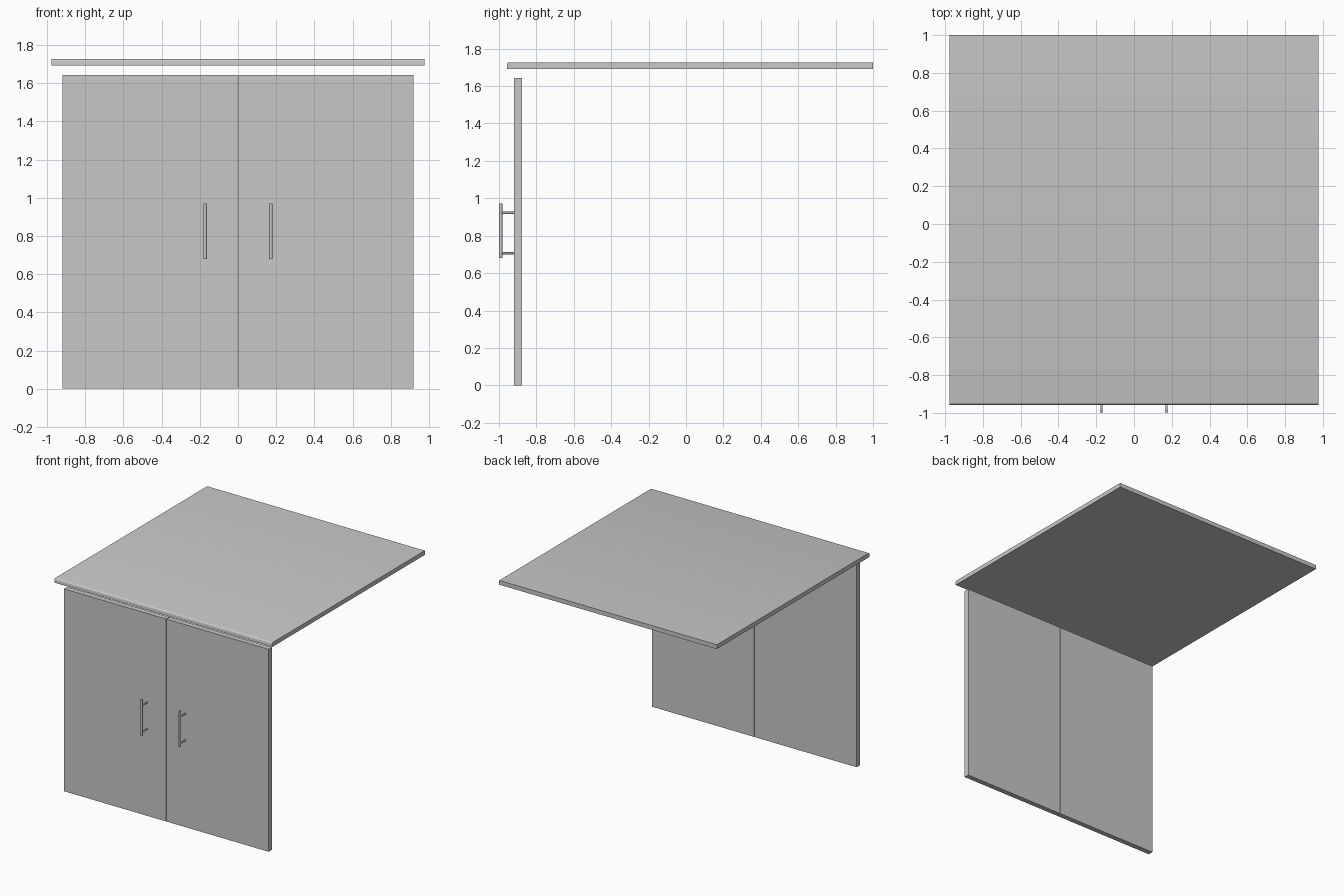
import bpy, bmesh, math
from mathutils import Matrix, Vector

if "Cube" in bpy.data.objects:
    bpy.data.objects.remove(bpy.data.objects["Cube"])

grey = bpy.data.materials.new("light grey")
grey.diffuse_color = (0.58, 0.58, 0.58, 1)
grey.use_nodes = True
grey.node_tree.nodes["Principled BSDF"].inputs["Base Color"].default_value = grey.diffuse_color


def finish(name, bm, smooth=False):
    bmesh.ops.recalc_face_normals(bm, faces=bm.faces)
    me = bpy.data.meshes.new(name)
    bm.to_mesh(me)
    bm.free()
    me.materials.append(grey)
    ob = bpy.data.objects.new(name, me)
    bpy.context.collection.objects.link(ob)
    if smooth:
        bpy.ops.object.select_all(action='DESELECT')
        ob.select_set(True)
        bpy.context.view_layer.objects.active = ob
        bpy.ops.object.shade_smooth_by_angle(angle=math.radians(35))
    return ob


def add_box(bm, lo, hi):
    lo, hi = Vector(lo), Vector(hi)
    mat = Matrix.Translation((lo + hi) / 2) @ Matrix.Diagonal((*(hi - lo), 1))
    bmesh.ops.create_cube(bm, size=1, matrix=mat)


def add_rod(bm, a, b, radius):
    a, b = Vector(a), Vector(b)
    rot = (b - a).to_track_quat('Z', 'Y').to_matrix().to_4x4()
    bmesh.ops.create_cone(bm, cap_ends=True, segments=16, radius1=radius,
                          radius2=radius, depth=(b - a).length,
                          matrix=Matrix.Translation((a + b) / 2) @ rot)


# Countertop slab with an eased upper front edge
bm = bmesh.new()
add_box(bm, (-0.977, -0.957, 1.692), (0.977, 1.0, 1.727))
front_edge = [e for e in bm.edges
              if all(v.co.y < 0 and v.co.z > 1.71 for v in e.verts)]
bmesh.ops.bevel(bm, geom=front_edge, offset=0.012, segments=3,
                profile=0.5, affect='EDGES')
finish("countertop", bm, smooth=True)

for side, s in (("left", -1), ("right", 1)):
    # Cabinet door
    bm = bmesh.new()
    xs = sorted((s * 0.002, s * 0.919))
    add_box(bm, (xs[0], -0.919, 0.0), (xs[1], -0.877, 1.643))
    finish(side + "_door", bm)

    # Bar handle on two standoff posts
    bm = bmesh.new()
    x = s * 0.172
    add_rod(bm, (x, -0.991, 0.68), (x, -0.991, 0.971), 0.009)
    for z in (0.706, 0.922):
        add_rod(bm, (x, -0.991, z), (x, -0.917, z), 0.006)
    finish(side + "_handle", bm, smooth=True)
